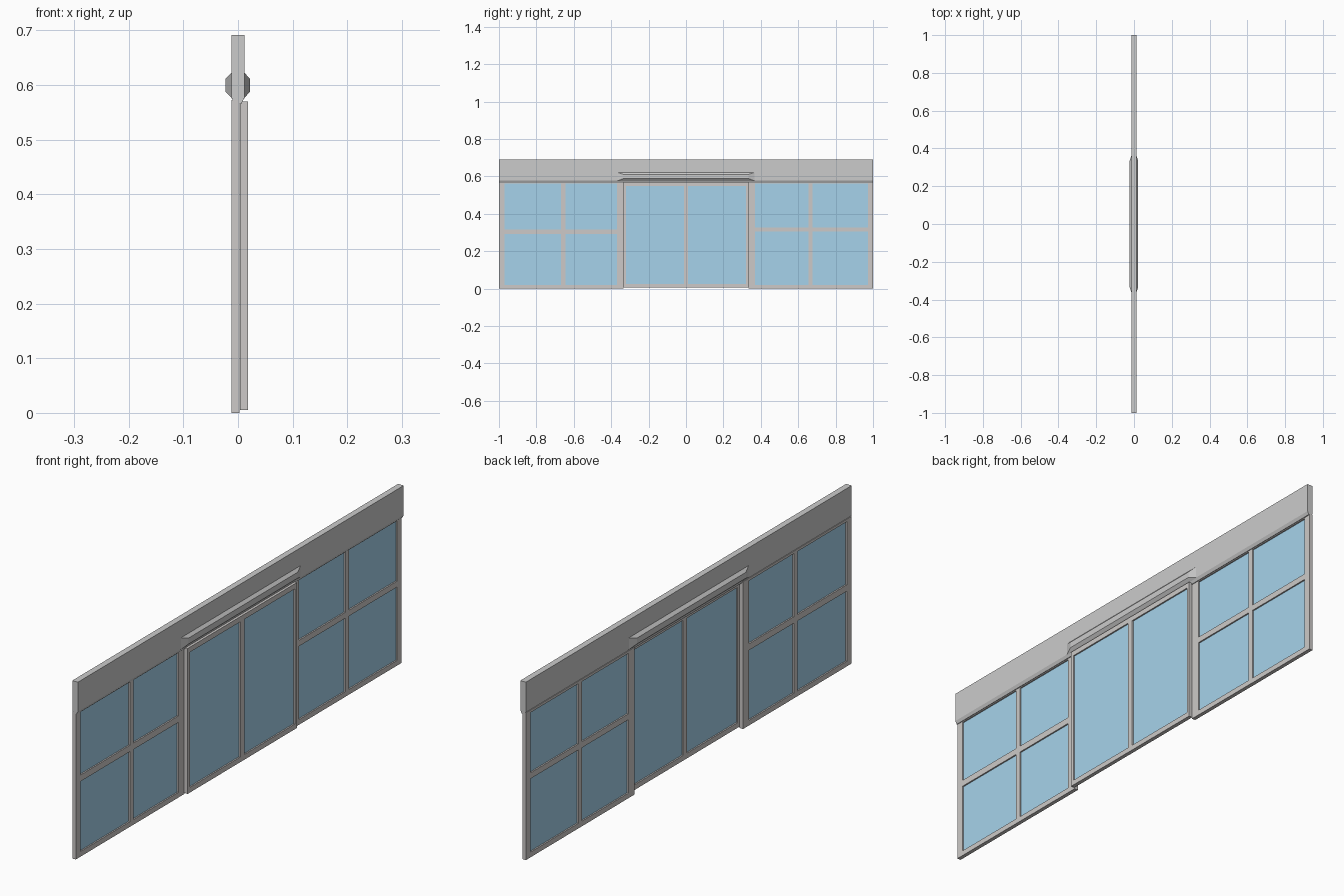
import bpy, bmesh

if "Cube" in bpy.data.objects:
    bpy.data.objects.remove(bpy.data.objects["Cube"])


def material(name, rgb):
    m = bpy.data.materials.new(name)
    m.diffuse_color = (*rgb, 1)
    m.use_nodes = True
    m.node_tree.nodes["Principled BSDF"].inputs["Base Color"].default_value = m.diffuse_color
    return m


GLASS = material("blue_glass", (0.38, 0.65, 0.83))
METAL = material("frame_metal", (0.61, 0.59, 0.58))


def finish(name, bm, mat=None):
    bmesh.ops.recalc_face_normals(bm, faces=bm.faces)
    me = bpy.data.meshes.new(name)
    bm.to_mesh(me)
    bm.free()
    ob = bpy.data.objects.new(name, me)
    bpy.context.collection.objects.link(ob)
    if mat:
        me.materials.append(mat)
    return ob


def add_box(bm, x, y, z):
    vs = bmesh.ops.create_cube(bm, size=1)["verts"]
    for v in vs:
        v.co = [r[0] if c < 0 else r[1] for r, c in zip((x, y, z), v.co)]


def loft(name, rings):
    """Closed solid through rings of equal point count."""
    bm = bmesh.new()
    loops = [[bm.verts.new(p) for p in r] for r in rings]
    n = len(loops[0])
    for a, b in zip(loops, loops[1:]):
        for i in range(n):
            bm.faces.new((a[i], a[(i + 1) % n], b[(i + 1) % n], b[i]))
    bm.faces.new(loops[0])
    bm.faces.new(loops[-1])
    return finish(name, bm)


def window(name, x, ys, zs):
    """Frame whose solid bars are the (start, end) pairs in ys and zs, glazed between."""
    frame, glass = bmesh.new(), bmesh.new()
    bottom, top = zs[0][0], zs[-1][1]
    mid = (x[0] + x[1]) / 2
    for y in ys:
        add_box(frame, x, y, (bottom, top))
    for left, right in zip(ys, ys[1:]):
        bay = (left[1], right[0])
        for z in zs:
            add_box(frame, x, bay, z)
        for low, high in zip(zs, zs[1:]):
            add_box(glass, (mid - 0.002, mid + 0.002), bay, (low[1], high[0]))
    finish(name + "_frame", frame, METAL)
    finish(name + "_glass", glass, GLASS)


# Fixed side windows
PANEL_X = (-0.012, 0.003)
window("left_window", PANEL_X,
       [(-1, -0.97), (-0.667, -0.645), (-0.37, -0.333)],
       [(0, 0.02), (0.292, 0.317), (0.562, 0.572)])
window("right_window", PANEL_X,
       [(0.333, 0.37), (0.655, 0.677), (0.972, 1)],
       [(0, 0.02), (0.305, 0.328), (0.562, 0.572)])

# Sliding door pair, set forward of the side windows
window("sliding_door", (0.0035, 0.0185),
       [(-0.335, -0.322), (-0.012, 0.012), (0.322, 0.335)],
       [(0.005, 0.025), (0.55, 0.57)])

# Header beam with chamfered lower edges
profile = [(-0.006, 0.565), (0.006, 0.565), (0.012, 0.577),
           (0.012, 0.691), (-0.012, 0.691), (-0.012, 0.577)]
loft("header_beam", [[(x, y, z) for x, z in profile] for y in (-1, 1)])

# Sensor housing, bevelled out from both faces of the header
def ring(x, y, z0, z1):
    return [(x, -y, z0), (x, y, z0), (x, y, z1), (x, -y, z1)]

loft("sensor_housing", [ring(-0.023, 0.335, 0.588, 0.611),
                        ring(-0.011, 0.37, 0.575, 0.623),
                        ring(0.011, 0.37, 0.575, 0.623),
                        ring(0.022, 0.335, 0.588, 0.611)])
